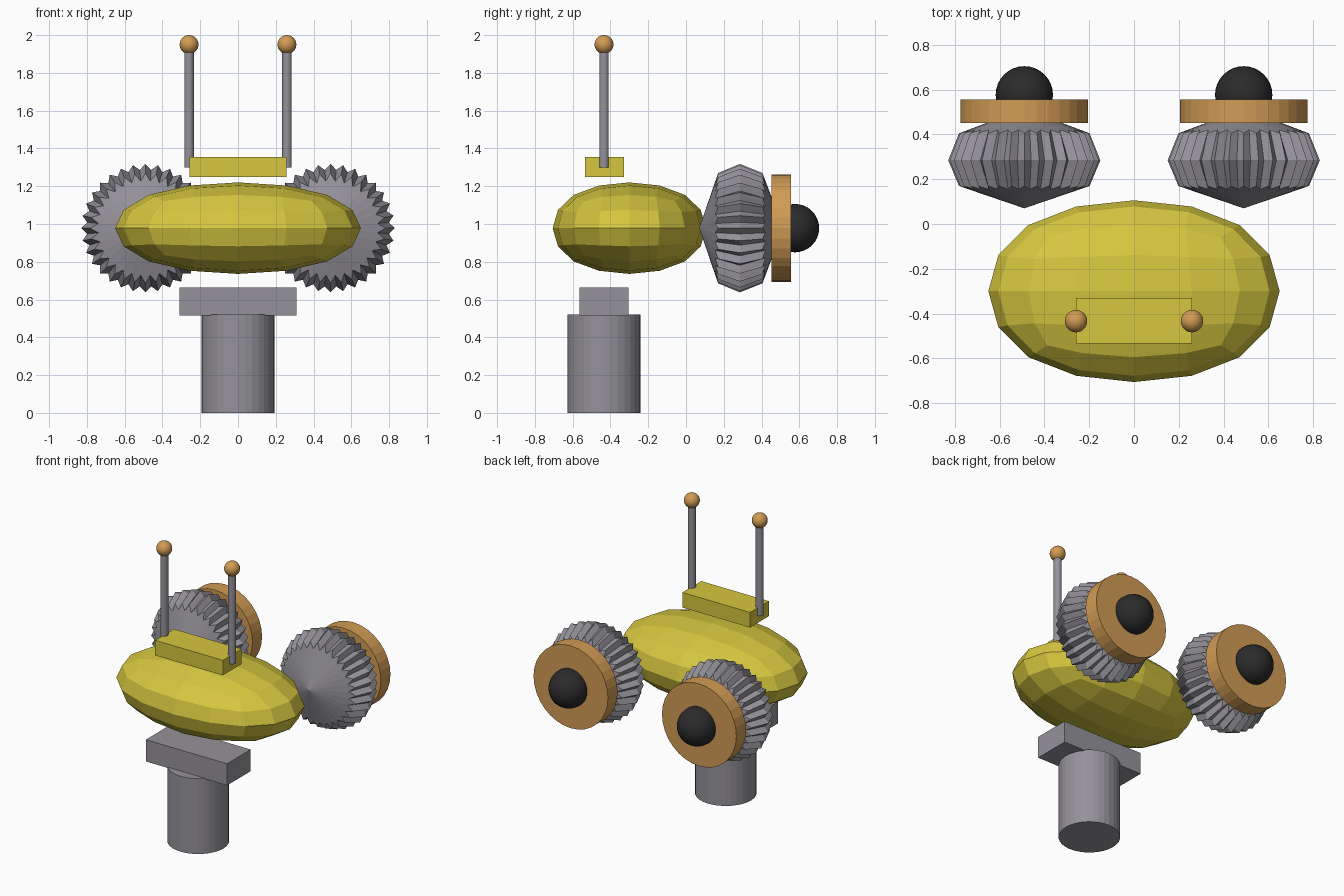
import bpy, bmesh, math
from mathutils import Vector, Matrix

cube = bpy.data.objects.get("Cube")
if cube:
    bpy.data.objects.remove(cube, do_unlink=True)


def material(name, color):
    m = bpy.data.materials.new(name)
    m.use_nodes = True
    m.diffuse_color = (*color, 1)
    m.node_tree.nodes["Principled BSDF"].inputs["Base Color"].default_value = (*color, 1)
    return m


YELLOW = material("yellow", (0.67, 0.57, 0.05))
GREY = material("grey", (0.3, 0.29, 0.32))
ORANGE = material("orange", (0.64, 0.33, 0.09))
BLACK = material("black", (0.024, 0.024, 0.024))


def finish(name, bm, mat, smooth=False):
    bmesh.ops.recalc_face_normals(bm, faces=bm.faces)
    for f in bm.faces:
        f.smooth = smooth
    mesh = bpy.data.meshes.new(name)
    bm.to_mesh(mesh)
    bm.free()
    mesh.materials.append(mat)
    obj = bpy.data.objects.new(name, mesh)
    bpy.context.collection.objects.link(obj)
    return obj


def box(name, center, size, mat):
    bm = bmesh.new()
    bmesh.ops.create_cube(bm, size=1)
    bmesh.ops.scale(bm, vec=size, verts=bm.verts)
    bmesh.ops.translate(bm, vec=center, verts=bm.verts)
    return finish(name, bm, mat)


def cylinder(name, center, radius, depth, mat, along_y=False, sides=32):
    bm = bmesh.new()
    turn = Matrix.Rotation(math.pi / 2, 4, "X") if along_y else Matrix()
    bmesh.ops.create_cone(bm, cap_ends=True, segments=sides, radius1=radius, radius2=radius,
                          depth=depth, matrix=Matrix.Translation(center) @ turn)
    return finish(name, bm, mat)


def ball(name, center, radius, mat):
    bm = bmesh.new()
    bmesh.ops.create_uvsphere(bm, u_segments=32, v_segments=16, radius=radius,
                              matrix=Matrix.Translation(center))
    return finish(name, bm, mat, smooth=True)


def ribbed_wheel(name, center, teeth=32):
    """Double cone whose rim is pleated into ridges and grooves."""
    # (ridge radius, ridge y, groove radius, groove y)
    rings = [(0.292, -0.115, 0.25, -0.13), (0.34, 0, 0.31, 0), (0.292, 0.12, 0.25, 0.135)]
    bm = bmesh.new()
    n = teeth * 2
    loops = []
    for ridge_r, ridge_y, groove_r, groove_y in rings:
        loop = []
        for i in range(n):
            r, y = (groove_r, groove_y) if i % 2 else (ridge_r, ridge_y)
            a = math.tau * i / n
            loop.append(bm.verts.new(Vector(center) + Vector((r * math.cos(a), y, r * math.sin(a)))))
        loops.append(loop)
    front_tip = bm.verts.new(Vector(center) + Vector((0, -0.215, 0)))
    back_tip = bm.verts.new(Vector(center) + Vector((0, 0.23, 0)))
    for i in range(n):
        j = (i + 1) % n
        bm.faces.new((front_tip, loops[0][i], loops[0][j]))
        bm.faces.new((back_tip, loops[-1][j], loops[-1][i]))
        for a, b in zip(loops, loops[1:]):
            bm.faces.new((a[i], b[i], b[j], a[j]))
    return finish(name, bm, GREY)


# Rounded faceted body
body = box("body", (0, 0, 0), (1.55, 0.967, 0.577), YELLOW)
body.location = (0, -0.3, 0.978)
rounding = body.modifiers.new("rounding", "SUBSURF")
rounding.levels = rounding.render_levels = 2

# Pedestal below and block above the body
cylinder("pedestal", (0, -0.434, 0.26), 0.193, 0.52, GREY)
box("pedestal_plate", (0, -0.434, 0.59), (0.62, 0.257, 0.15), GREY)
box("top_block", (0, -0.432, 1.302), (0.516, 0.205, 0.104), YELLOW)

# Paired parts
for side, s in (("left", 1), ("right", -1)):
    cylinder(f"{side}_antenna", (s * 0.259, -0.434, 1.625), 0.025, 0.65, GREY)
    ball(f"{side}_antenna_tip", (s * 0.259, -0.434, 1.95), 0.05, ORANGE)
    x = s * 0.49
    ribbed_wheel(f"{side}_ribbed_wheel", (x, 0.285, 0.978))
    cylinder(f"{side}_disc", (x, 0.504, 0.978), 0.284, 0.105, ORANGE, along_y=True)
    ball(f"{side}_knob", (x, 0.577, 0.978), 0.128, BLACK)
